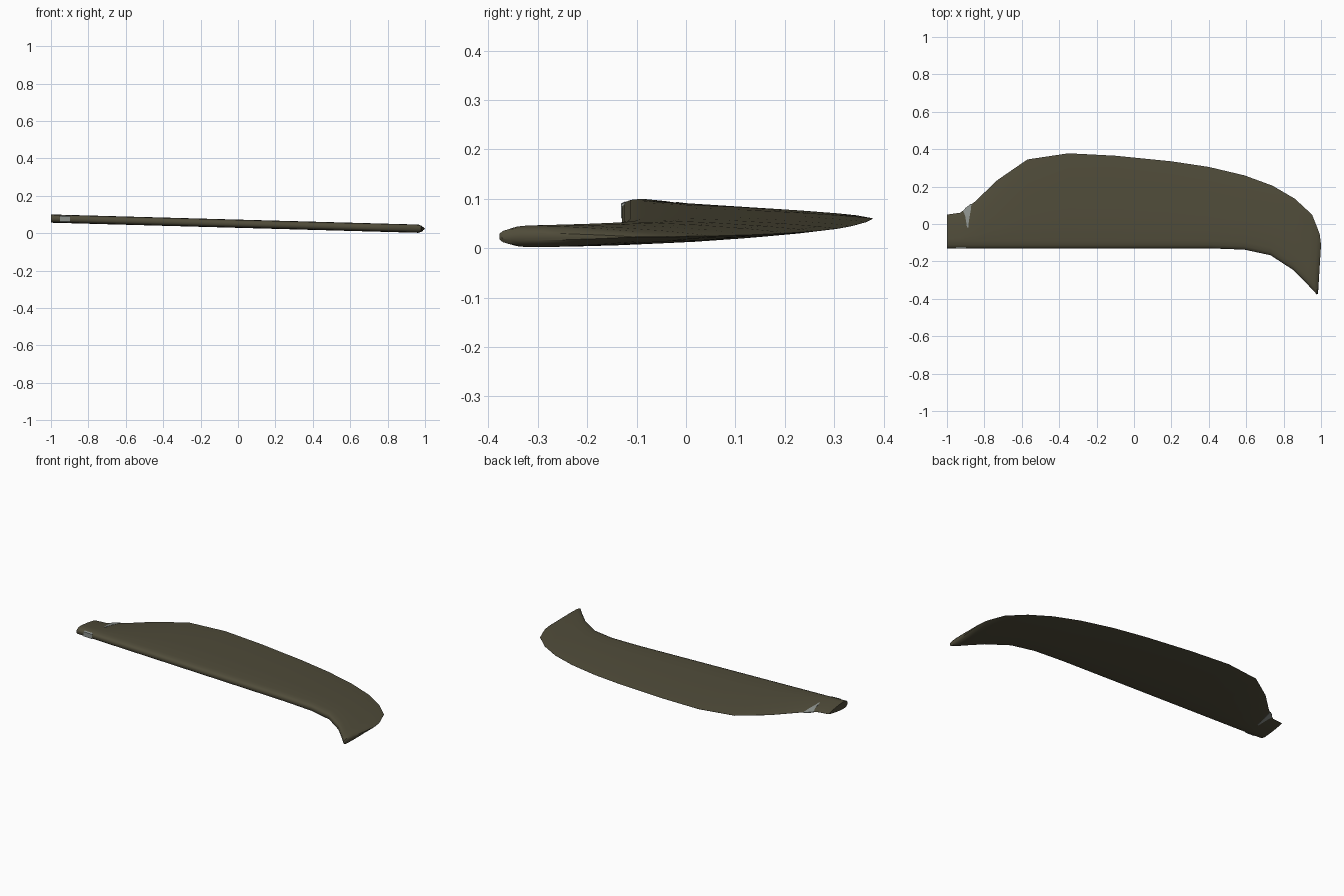
import bpy, bmesh

if "Cube" in bpy.data.objects:
    bpy.data.objects.remove(bpy.data.objects["Cube"])

def material(name, rgb):
    m = bpy.data.materials.new(name)
    m.diffuse_color = (*rgb, 1)
    m.use_nodes = True
    m.node_tree.nodes["Principled BSDF"].inputs["Base Color"].default_value = m.diffuse_color
    return m

olive = material("olive drab", (0.080, 0.072, 0.042))
grey = material("light grey", (0.26, 0.28, 0.26))

HALF = 0.022                       # half of the greatest thickness

def mid_z(x):                      # wing droops evenly towards the tip
    return 0.078 - 0.0275 * (x + 1)

# Section: blunt nose in absolute offsets, then a taper in chord fractions
NOSE = [(0.0, 0.35), (0.006, 0.68), (0.018, 0.9), (0.04, 1.0)]
TAPER = [(0.28, 0.96), (0.5, 0.78), (0.75, 0.48), (0.92, 0.2), (1.0, 0.02)]

def section(chord):
    pts = [(d / chord, t) for d, t in NOSE]
    return pts + TAPER

# Stations: front x, front y, back x, back y, thickness factor
STATIONS = [
    (-1, -.13, -1, .05, 1), (-.93, -.13, -.93, .06, 1), (-.85, -.13, -.85, .12, 1),
    (-.73, -.13, -.73, .235, 1), (-.57, -.13, -.57, .345, 1), (-.35, -.13, -.35, .378, 1),
    (-.1, -.13, -.1, .365, 1), (.2, -.13, .2, .335, 1), (.4, -.13, .4, .305, 1),
    (.59, -.137, .59, .26, 1), (.73, -.167, .74, .205, 1), (.85, -.245, .86, .135, 1),
    (.925, -.32, .952, .05, 1), (.962, -.36, .98, -.02, 1), (.978, -.377, .993, -.055, .75),
    (.984, -.372, 1.0, -.11, .35),
]

def finish(name, bm, mat):
    bmesh.ops.recalc_face_normals(bm, faces=bm.faces)
    me = bpy.data.meshes.new(name)
    bm.to_mesh(me)
    bm.free()
    me.materials.append(mat)
    ob = bpy.data.objects.new(name, me)
    bpy.context.collection.objects.link(ob)
    return ob

def loft(bm, rings):
    n = len(rings[0])
    for a, b in zip(rings, rings[1:]):
        for i in range(n):
            j = (i + 1) % n
            bm.faces.new((a[i], a[j], b[j], b[i]))
    bm.faces.new(rings[0])
    bm.faces.new(rings[-1])

# Wing panel
bm = bmesh.new()
rings = []
for fx, fy, bx, by, k in STATIONS:
    upper, lower = [], []
    for f, t in section(by - fy):
        x, y = fx + (bx - fx) * f, fy + (by - fy) * f
        upper.append(bm.verts.new((x, y, mid_z(x) + HALF * t * k)))
        lower.append(bm.verts.new((x, y, mid_z(x) - HALF * t * k)))
    rings.append(upper + lower[::-1])
loft(bm, rings)
wing = finish("wing_panel", bm, olive)
bpy.context.view_layer.objects.active = wing
wing.select_set(True)
bpy.ops.object.shade_smooth_by_angle(angle=0.7)

def half_at(x, y):                 # local half thickness near the root
    back = .06 + max(0, x + .93) * .75
    f = min(1, (y + .13) / (back + .13))
    pts = section(back + .13)
    for (a, ta), (b, tb) in zip(pts, pts[1:]):
        if f <= b:
            return HALF * (ta + (tb - ta) * (f - a) / (b - a))
    return HALF * .02

# Grey fitting showing through the rear of the root, above and below
bm = bmesh.new()
rings = []
for y, xl, xr in [(-.02, -.893, -.886), (.015, -.898, -.883), (.045, -.903, -.878),
                  (.07, -.914, -.873), (.085, -.902, -.872), (.107, -.874, -.868)]:
    ring = []
    for x, s in ((xl, 1), (xr, 1), (xr, -1), (xl, -1)):
        ring.append(bm.verts.new((x, y, mid_z(x) + s * (half_at(x, y) + .0015))))
    rings.append(ring)
loft(bm, rings)
finish("root_fitting_rear", bm, grey)

# Grey fitting showing through the leading edge
bm = bmesh.new()
rings = []
for x in (-.952, -.897):
    rings.append([bm.verts.new((x, y, mid_z(x) + h)) for y, h in
                  ((-.122, .0185), (-.1312, .014), (-.1312, -.014), (-.122, -.0185))])
loft(bm, rings)
finish("root_fitting_front", bm, grey)
